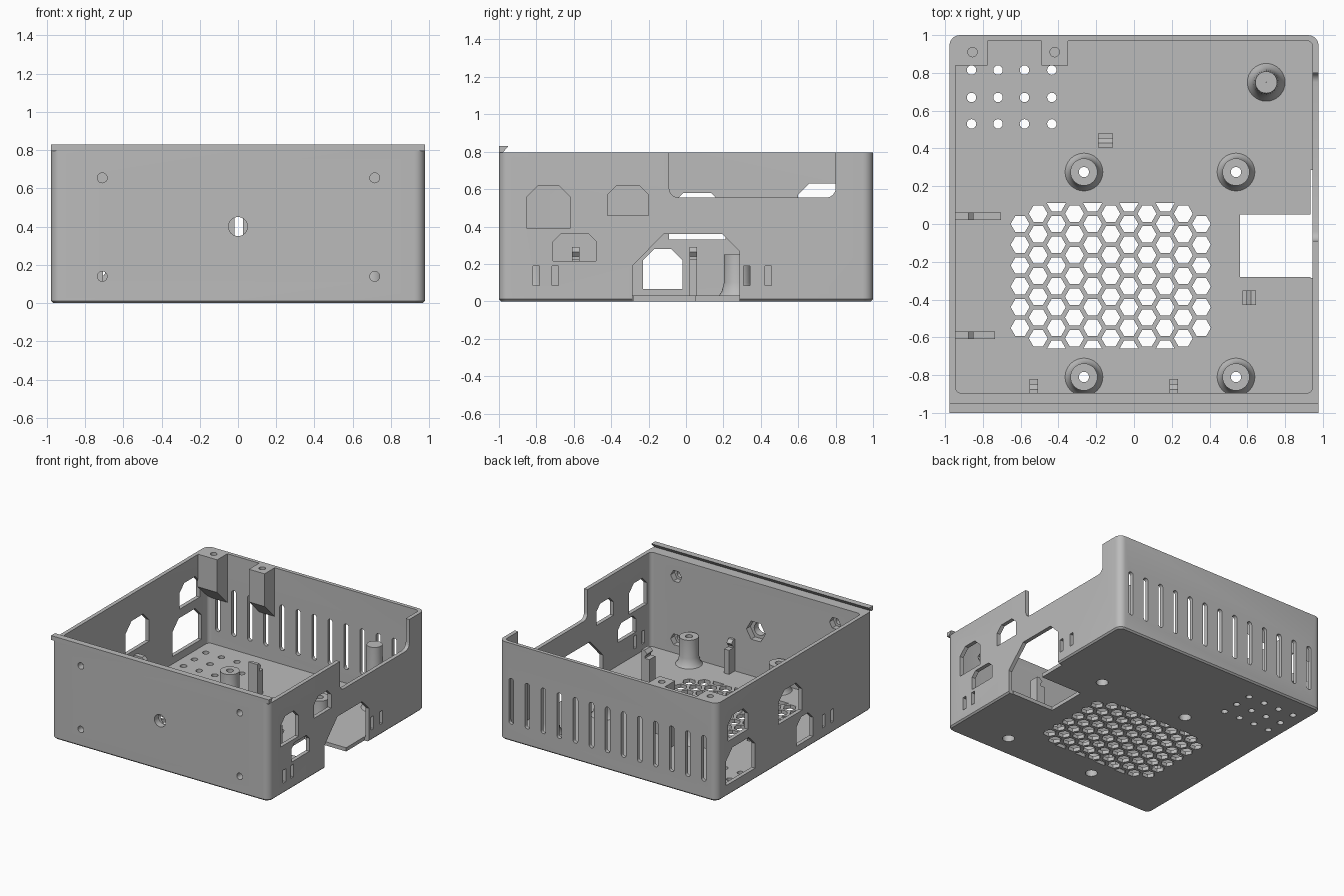
import bpy, bmesh
from math import sin, cos, pi, radians

if "Cube" in bpy.data.objects:
    bpy.data.objects.remove(bpy.data.objects["Cube"])

grey = bpy.data.materials.new("matte_grey")
grey.use_nodes = True
grey.diffuse_color = (0.5, 0.5, 0.5, 1)
grey.node_tree.nodes["Principled BSDF"].inputs["Base Color"].default_value = (0.5, 0.5, 0.5, 1)


def place(axis, p, t):
    a, b = p
    return {"x": (t, a, b), "y": (a, t, b), "z": (a, b, t)}[axis]


def loft(bm, rings):
    loops = [[bm.verts.new(c) for c in ring] for ring in rings]
    n = len(loops[0])
    for low, high in zip(loops, loops[1:]):
        for i in range(n):
            j = (i + 1) % n
            bm.faces.new((low[i], low[j], high[j], high[i]))
    bm.faces.new(loops[0][::-1])
    bm.faces.new(loops[-1])


def prism(bm, axis, pts, lo, hi):
    loft(bm, [[place(axis, p, t) for p in pts] for t in (lo, hi)])


def rect(a0, a1, b0, b1):
    return [(a0, b0), (a1, b0), (a1, b1), (a0, b1)]


def ngon(cx, cy, r, n=24, turn=0):
    return [(cx + r * cos(2 * pi * i / n + turn), cy + r * sin(2 * pi * i / n + turn)) for i in range(n)]


def rounded(a0, a1, b0, b1, r, steps=6):
    pts = []
    corners = [(a1 - r, b1 - r), (a0 + r, b1 - r), (a0 + r, b0 + r), (a1 - r, b0 + r)]
    for q, (ca, cb) in enumerate(corners):
        for i in range(steps + 1):
            t = (q + i / steps) * pi / 2
            pts.append((ca + r * cos(t), cb + r * sin(t)))
    return pts


def window(a0, a1, b0, b1, c):
    return [(a0, b0), (a1, b0), (a1, b1 - c), (a1 - c, b1), (a0 + c, b1), (a0, b1 - c)]


def finish(bm, name):
    bmesh.ops.recalc_face_normals(bm, faces=bm.faces[:])
    mesh = bpy.data.meshes.new(name)
    bm.to_mesh(mesh)
    bm.free()
    mesh.materials.append(grey)
    ob = bpy.data.objects.new(name, mesh)
    bpy.context.collection.objects.link(ob)
    return ob


def smooth(ob):
    bpy.ops.object.select_all(action="DESELECT")
    ob.select_set(True)
    bpy.context.view_layer.objects.active = ob
    bpy.ops.object.shade_smooth_by_angle(angle=radians(30))


def solid(name, axis, pts, lo, hi):
    bm = bmesh.new()
    prism(bm, axis, pts, lo, hi)
    return finish(bm, name)


def cut(ob, bm):
    tool = finish(bm, "cutter")
    tool.hide_render = True
    bpy.context.view_layer.objects.active = ob
    mod = ob.modifiers.new("cut", "BOOLEAN")
    mod.operation = "DIFFERENCE"
    mod.solver = "EXACT"
    mod.object = tool
    bpy.ops.object.modifier_apply(modifier=mod.name)
    bpy.data.objects.remove(tool)


def lathe(name, x, y, profile, n=32):
    bm = bmesh.new()
    rings = [[bm.verts.new((x + r * cos(2 * pi * i / n), y + r * sin(2 * pi * i / n), z))
              for i in range(n)] for r, z in profile]
    for a, b in zip(rings, rings[1:] + rings[:1]):
        for i in range(n):
            j = (i + 1) % n
            bm.faces.new((a[i], a[j], b[j], b[i]))
    smooth(finish(bm, name))


# Tray with rounded corners and a small bottom chamfer
W, FLOOR, TOP = 0.977, 0.03, 0.795
outer = rounded(-W, W, -1, 1, 0.055)
inset = rounded(-W + 0.012, W - 0.012, -0.988, 0.988, 0.043)
bm = bmesh.new()
loft(bm, [[(x, y, z) for x, y in ring] for ring, z in ((inset, 0), (outer, 0.012), (outer, TOP))])
case = finish(bm, "case_shell")

bm = bmesh.new()
prism(bm, "z", rounded(-0.945, 0.945, -0.895, 0.97, 0.03), FLOOR, 1.1)
cut(case, bm)

# Wall and floor openings
bm = bmesh.new()
for y0, y1, z0, z1, c in ((-0.85, -0.62, 0.39, 0.62, 0.06), (-0.42, -0.2, 0.46, 0.62, 0.05),
                          (-0.71, -0.48, 0.215, 0.36, 0.04)):
    prism(bm, "x", window(y0, y1, z0, z1, c), 0.9, 1.1)
for y0, y1, z0, z1, c in ((-0.23, -0.02, 0.065, 0.28, 0.06), (-0.09, 0.21, 0.33, 0.58, 0.075),
                          (0.6, 0.86, 0.44, 0.63, 0.06), (0.51, 0.88, 0.09, 0.37, 0.08)):
    prism(bm, "x", window(y0, y1, z0, z1, c), -1.1, -0.9)
for y in (-0.8, -0.7, 0.325, 0.44):
    prism(bm, "x", rect(y - 0.017, y + 0.017, 0.085, 0.19), 0.9, 1.1)
for y in (-0.37, -0.48):
    prism(bm, "x", rect(y - 0.017, y + 0.017, 0.085, 0.19), -1.1, -0.9)
prism(bm, "x", rounded(-0.09, 0.8, 0.555, 1.2, 0.05), 0.9, 1.1)
prism(bm, "x", [(-0.285, -0.1), (0.285, -0.1), (0.285, 0.27), (0.195, 0.36),
                (-0.12, 0.36), (-0.285, 0.19)], 0.935, 1.1)
for i in range(13):
    x = -0.86 + i * 0.144
    prism(bm, "y", rounded(x - 0.021, x + 0.021, 0.14, 0.51, 0.0205, 4), 0.9, 1.1)

screws = [(x, z) for x in (-0.71, 0.715) for z in (0.14, 0.655)]
for x, z in screws:
    prism(bm, "y", ngon(x, z, 0.026), -1.1, -0.8)
prism(bm, "y", ngon(0, 0.4, 0.05), -1.1, -0.8)

standoffs = [(x, y) for x in (-0.265, 0.54) for y in (0.275, -0.81)]
for x, y in standoffs:
    prism(bm, "z", ngon(x, y, 0.045, 32), -0.1, 0.06)
for x in (-0.86, -0.72, -0.58, -0.435):
    for y in (0.815, 0.67, 0.53):
        prism(bm, "z", ngon(x, y, 0.025, 16), -0.1, 0.06)

# Honeycomb vent, trimmed straight at its front and back
for col in range(11):
    x = -0.603 + col * 0.096
    odd = col % 2
    rows = range(7) if odd or col in (0, 10) else range(-1, 7)
    for row in rows:
        y = 0.055 * odd - 0.11 * row
        if col in (0, 10) and row == 6:
            continue
        pts = [(px, py) for px, py in ngon(x, y, 0.05, 6)]
        if row == -1:
            pts = [p for p in pts if p[1] < y + 0.01]
        elif row == 6 and not odd:
            pts = [p for p in pts if p[1] > y - 0.01]
        prism(bm, "z", pts, -0.1, 0.06)
cut(case, bm)

# Nut pockets behind the front screws, and the floor opening by the right wall
bm = bmesh.new()
for x, z in screws:
    prism(bm, "y", ngon(x, z, 0.05, 6), -0.945, -0.85)
prism(bm, "y", ngon(0, 0.4, 0.085, 6), -0.945, -0.85)
prism(bm, "z", rect(0.56, 1.1, -0.28, 0.05), -0.1, 0.06)
cut(case, bm)
smooth(case)

# Overhanging lip on the front wall
solid("front_lip", "x", [(-1, TOP), (-0.98, TOP), (-0.95, 0.83), (-1, 0.83)], -W, W)

# Hollow standoffs and the tall rear post
for i, (x, y) in enumerate(standoffs):
    lathe(f"standoff_{i + 1}", x, y, [(0.1, FLOOR), (0.085, 0.05), (0.072, 0.1), (0.072, 0.25),
                                      (0.027, 0.25), (0.027, 0.1), (0.045, 0.1), (0.045, FLOOR)])
lathe("rear_post", 0.7, 0.75, [(0.1, FLOOR), (0.08, 0.06), (0.068, 0.12), (0.058, 0.54),
                               (0.001, 0.54), (0.001, FLOOR)])

# Lid screw lugs on the back wall
for i, (x0, x1, hole) in enumerate(((-0.95, -0.775, -0.855), (-0.49, -0.35, -0.42))):
    lug = solid(f"lid_lug_{i + 1}", "x", [(0.84, TOP), (0.84, 0.53), (0.975, 0.395), (0.975, TOP)], x0, x1)
    bm = bmesh.new()
    prism(bm, "z", ngon(hole, 0.91, 0.025), 0.6, 1)
    cut(lug, bm)
    smooth(lug)


# Board clips: a ledge with a taller hooked stem behind it
def clip(name, axis, centre, half, back, step, front, flip=1):
    zs = ((back, FLOOR), (back, 0.29), (step - 0.015, 0.29), (step + 0.01, 0.265),
          (step - 0.01, 0.24), (step - 0.01, 0.225), (front, 0.225), (front, FLOOR))
    solid(name, axis, [(flip * d, z) for d, z in zs], centre - half, centre + half)


clip("rear_clip", "x", -0.15, 0.04, 0.405, 0.445, 0.48)
clip("middle_clip", "y", -0.39, 0.038, -0.645, -0.605, -0.575, -1)
clip("front_clip_left", "x", 0.21, 0.022, -0.9, -0.86, -0.82)
clip("front_clip_right", "x", -0.53, 0.022, -0.9, -0.86, -0.82)
clip("side_clip_rear", "y", 0.04, 0.02, -0.95, -0.86, -0.705)
clip("side_clip_front", "y", -0.59, 0.02, -0.95, -0.86, -0.735)
